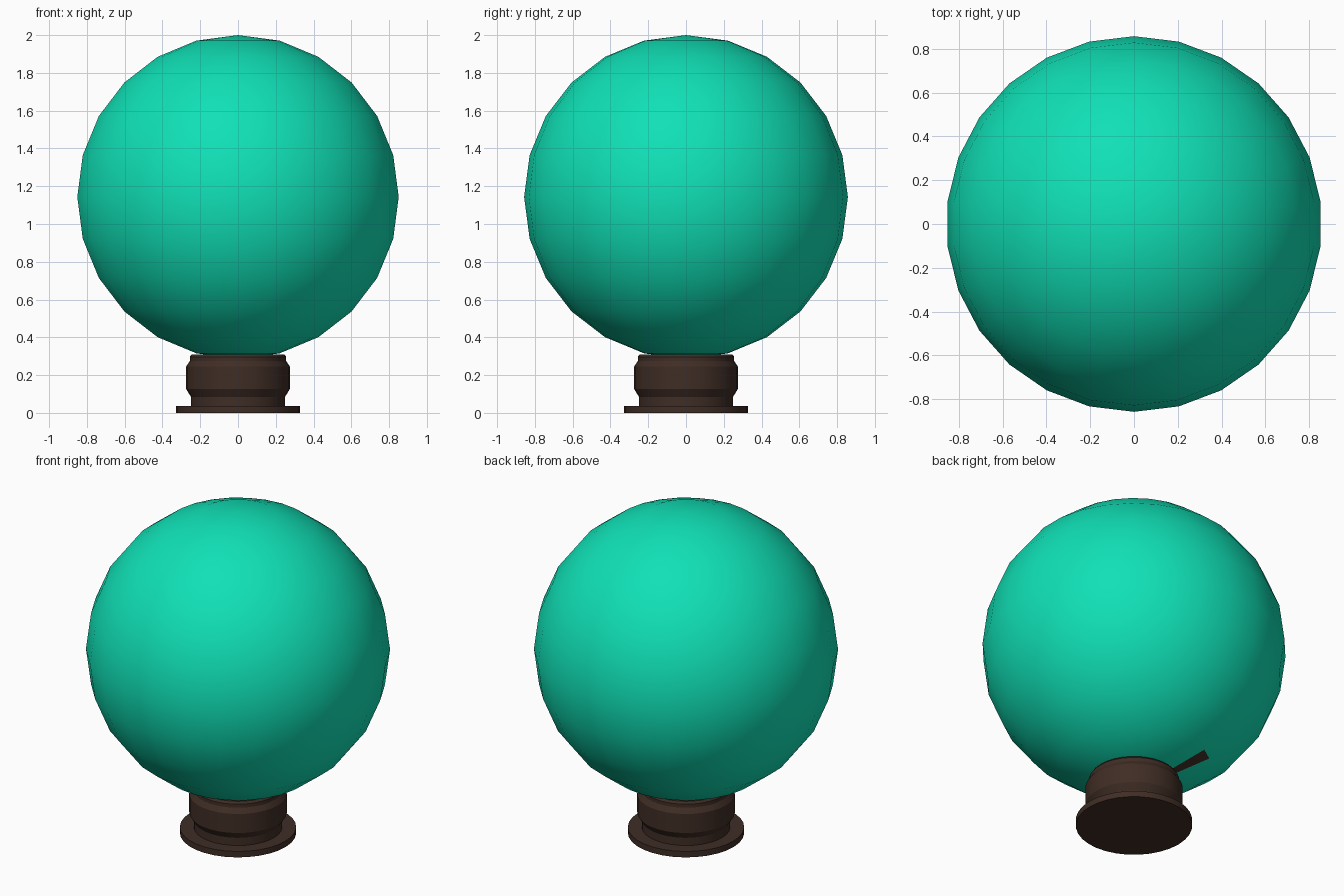
import bpy
from math import sin, cos, pi, radians

if "Cube" in bpy.data.objects:
    bpy.data.objects.remove(bpy.data.objects["Cube"])


def material(name, color):
    m = bpy.data.materials.new(name)
    m.diffuse_color = (*color, 1)
    m.use_nodes = True
    m.node_tree.nodes["Principled BSDF"].inputs["Base Color"].default_value = m.diffuse_color
    return m


def lathe(name, profile, segments, mats, smooth_angle):
    """Turn a bottom-to-top (radius, z) profile around z, first vertex on +y."""
    verts, rings = [], []
    for r, z in profile:
        start = len(verts)
        if r < 1e-5:
            verts.append((0, 0, z))
            rings.append([start] * segments)
        else:
            for j in range(segments):
                a = 2 * pi * j / segments
                verts.append((-r * sin(a), r * cos(a), z))
            rings.append(list(range(start, start + segments)))
    faces = []
    for lo, hi in zip(rings, rings[1:]):
        for j in range(segments):
            k = (j + 1) % segments
            faces.append(list(dict.fromkeys((lo[j], lo[k], hi[k], hi[j]))))
    mesh = bpy.data.meshes.new(name)
    mesh.from_pydata(verts, [], faces)
    obj = bpy.data.objects.new(name, mesh)
    bpy.context.collection.objects.link(obj)
    for m in mats:
        mesh.materials.append(m)
    bpy.ops.object.select_all(action='DESELECT')
    obj.select_set(True)
    bpy.context.view_layer.objects.active = obj
    bpy.ops.object.shade_smooth_by_angle(angle=radians(smooth_angle))
    return obj


teal = material("teal", (0.005, 0.75, 0.47))
brown = material("dark_brown", (0.05, 0.026, 0.018))

# Globe: 26 segments, 12 rings, pole to pole
R, ZC, SEG, RINGS = 0.857, 1.143, 26, 12
arc = [(R * sin(pi * i / RINGS), ZC - R * cos(pi * i / RINGS)) for i in range(RINGS + 1)]
globe = lathe("globe", arc, SEG, [teal, brown], 40)
# One brown face low on the back of the globe
globe.data.polygons[SEG + 2].material_index = 1

# Turned base: flange, neck, collar and lip
lathe("base", [(0, 0), (0.328, 0), (0.328, 0.037), (0.249, 0.037), (0.249, 0.085),
               (0.275, 0.127), (0.275, 0.245), (0.255, 0.275), (0.255, 0.297),
               (0.245, 0.31), (0, 0.31)], 32, [brown], 25)
